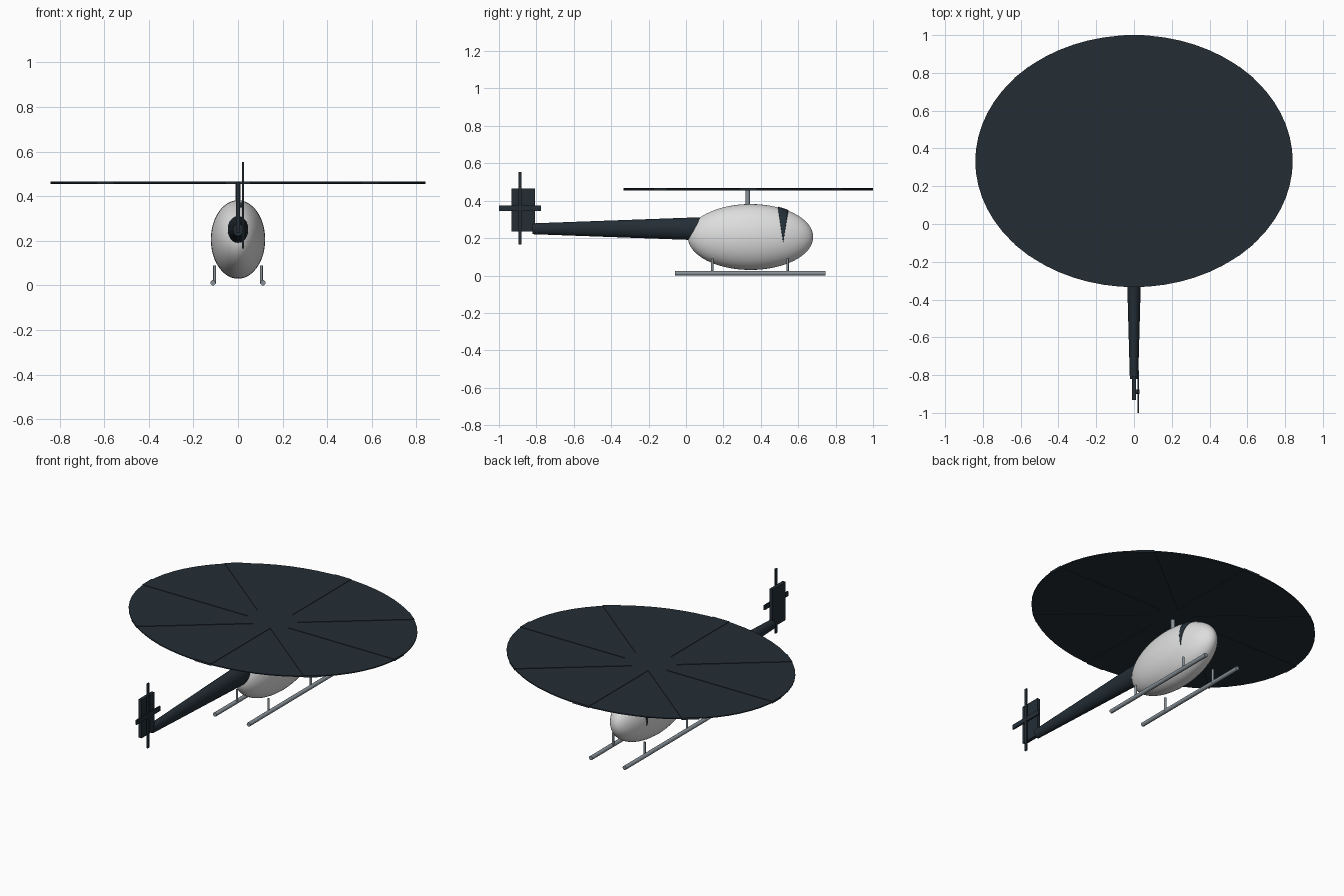
import bpy, math
from mathutils import Vector

if "Cube" in bpy.data.objects:
    bpy.data.objects.remove(bpy.data.objects["Cube"])


def mat(name, rgb):
    m = bpy.data.materials.new(name)
    m.diffuse_color = (*rgb, 1)
    m.use_nodes = True
    m.node_tree.nodes["Principled BSDF"].inputs["Base Color"].default_value = m.diffuse_color
    return m


DARK = mat("dark slate", (0.017, 0.027, 0.036))
GLASS = mat("window blue", (0.017, 0.030, 0.042))
WHITE = mat("pale grey", (0.72, 0.73, 0.72))
METAL = mat("metal grey", (0.25, 0.29, 0.32))


def finish(name, material, smooth=True):
    ob = bpy.context.object
    ob.name = name
    ob.data.materials.append(material)
    bpy.ops.object.transform_apply(location=False, rotation=True, scale=True)
    if smooth:
        bpy.ops.object.shade_smooth_by_angle(angle=math.radians(40))
    return ob


def box(name, loc, size, material):
    bpy.ops.mesh.primitive_cube_add(size=1, location=loc)
    bpy.context.object.scale = size
    return finish(name, material, False)


def rod(name, a, b, r1, r2, material, sides=16):
    a, b = Vector(a), Vector(b)
    bpy.ops.mesh.primitive_cone_add(vertices=sides, radius1=r1, radius2=r2,
                                    depth=(b - a).length, location=(a + b) / 2)
    bpy.context.object.rotation_euler = (b - a).to_track_quat('Z', 'Y').to_euler()
    return finish(name, material)


# Cabin: a stretched sphere
C, R = (0, 0.345, 0.206), (0.122, 0.335, 0.176)
bpy.ops.mesh.primitive_uv_sphere_add(segments=48, ring_count=32, radius=1, location=C,
                                     rotation=(math.pi / 2, 0, 0))
bpy.ops.object.transform_apply(location=False, rotation=True, scale=False)
bpy.context.object.scale = R
finish("cabin", WHITE)

# Window band: wraps over the cabin and tapers to a point on each side
verts, faces = [], []
N, M, LIMIT = 48, 4, math.radians(100)
for i in range(N + 1):
    phi = -LIMIT + 2 * LIMIT * i / N
    half = 0.027 * (math.cos(phi) - math.cos(LIMIT)) / (1 - math.cos(LIMIT)) + 0.0005
    for j in range(M + 1):
        y = 0.52 + half * (2 * j / M - 1)
        k = math.sqrt(1 - ((y - C[1]) / R[1]) ** 2)
        verts.append((C[0] + (R[0] * k + 0.003) * math.sin(phi), y,
                      C[2] + (R[2] * k + 0.004) * math.cos(phi)))
for i in range(N):
    for j in range(M):
        a = i * (M + 1) + j
        faces.append((a, a + M + 1, a + M + 2, a + 1))
me = bpy.data.meshes.new("window_band")
me.from_pydata(verts, [], faces)
me.update()
band = bpy.data.objects.new("window_band", me)
bpy.context.collection.objects.link(band)
me.materials.append(GLASS)
me.polygons.foreach_set("use_smooth", [True] * len(me.polygons))
solid = band.modifiers.new("thickness", 'SOLIDIFY')
solid.thickness = 0.004
solid.offset = -1 if me.polygons[N * M // 2].normal.z > 0 else 1

# Tail boom: tapered, narrower than tall
boom = rod("tail_boom", (0, -0.82, 0.25), (0, 0.09, 0.25), 0.029, 0.062, DARK, 24)
boom.scale.x = 0.76

# Tail fin
box("tail_fin", (0, -0.87, 0.35), (0.02, 0.125, 0.23), DARK)

# Tail rotor beside the fin
box("tail_rotor_upright_blade", (0.023, -0.888, 0.359), (0.008, 0.017, 0.388), DARK)
box("tail_rotor_level_blade", (0.023, -0.888, 0.36), (0.008, 0.224, 0.028), DARK)
rod("tail_rotor_hub", (0, -0.888, 0.36), (0.028, -0.888, 0.36), 0.011, 0.011, DARK, 12)

# Main rotor: oval disc with four crossing blades
ROTOR, OVAL = (0, 0.333, 0.461), (0.84, 0.667, 1)
rod("mast", (0, 0.33, 0.36), (0, 0.33, 0.46), 0.012, 0.012, METAL)
bpy.ops.mesh.primitive_cylinder_add(vertices=64, radius=1, depth=0.006, location=ROTOR)
bpy.context.object.scale = OVAL
finish("rotor_disc", DARK, False)
for i in range(4):
    blade = box(f"rotor_blade_{i + 1}", ROTOR, (2, 0.13, 0.012), DARK)
    blade.rotation_euler.z = i * math.pi / 4
    bpy.ops.object.transform_apply(location=False, rotation=True, scale=False)
    blade.scale = OVAL

# Landing skids with their struts
for side, s in (("left", -1), ("right", 1)):
    rod(f"{side}_skid", (s * 0.112, -0.06, 0.012), (s * 0.112, 0.745, 0.012),
        0.012, 0.012, METAL)
    for end, y in (("rear", 0.14), ("forward", 0.543)):
        rod(f"{side}_{end}_strut", (s * 0.105, y, 0.008), (s * 0.105, y, 0.09),
            0.0065, 0.0065, METAL, 12)
